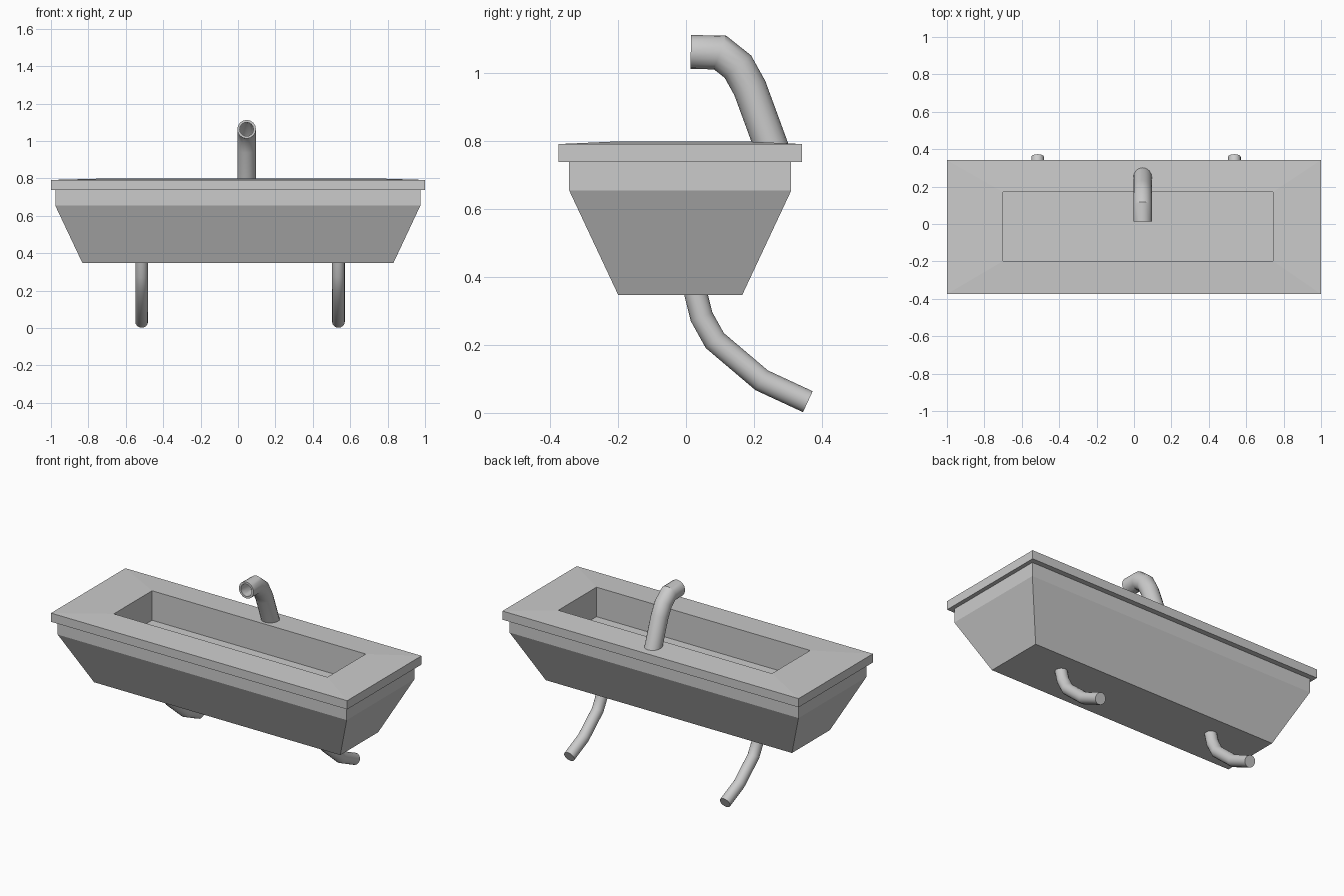
import bpy, bmesh, math
from mathutils import Vector

if "Cube" in bpy.data.objects:
    bpy.data.objects.remove(bpy.data.objects["Cube"])


def finish(bm, name, smooth=False):
    bmesh.ops.recalc_face_normals(bm, faces=bm.faces)
    mesh = bpy.data.meshes.new(name)
    bm.to_mesh(mesh)
    bm.free()
    ob = bpy.data.objects.new(name, mesh)
    bpy.context.collection.objects.link(ob)
    if smooth:
        bpy.ops.object.select_all(action='DESELECT')
        ob.select_set(True)
        bpy.context.view_layer.objects.active = ob
        bpy.ops.object.shade_smooth_by_angle(angle=math.radians(30))
    return ob


def loft(bm, rings):
    # skin consecutive vertex rings and cap both ends
    loops = [[bm.verts.new(p) for p in ring] for ring in rings]
    for a, b in zip(loops, loops[1:]):
        n = len(a)
        for i in range(n):
            j = (i + 1) % n
            bm.faces.new((a[i], a[j], b[j], b[i]))
    bm.faces.new(loops[0])
    bm.faces.new(loops[-1])


def rect(x0, x1, y0, y1, z):
    return [(x0, y0, z), (x1, y0, z), (x1, y1, z), (x0, y1, z)]


def pipe_rings(x, path, r, sides=16):
    # mitred circular rings along a path in the yz plane
    pts = [Vector((y, z)) for y, z in path]
    dirs = [(b - a).normalized() for a, b in zip(pts, pts[1:])]
    rings = []
    for i, p in enumerate(pts):
        d0, d1 = dirs[max(i - 1, 0)], dirs[min(i, len(dirs) - 1)]
        t = (d0 + d1).normalized()
        n = Vector((-t.y, t.x)) / t.dot(d0)
        ring = []
        for k in range(sides):
            a = 2 * math.pi * k / sides
            q = p + n * (r * math.sin(a))
            ring.append((x + r * math.cos(a), q.x, q.y))
        rings.append(ring)
    return rings


# basin: tapered body, collar, overhanging rim, sloped top and sunken bowl
bm = bmesh.new()
loft(bm, [
    rect(-0.832, 0.831, -0.20, 0.166, 0.348),
    rect(-0.977, 0.975, -0.344, 0.31, 0.655),
    rect(-0.977, 0.975, -0.344, 0.31, 0.739),
    rect(-1.0, 1.0, -0.375, 0.342, 0.739),
    rect(-1.0, 1.0, -0.375, 0.342, 0.792),
    rect(-0.70, 0.743, -0.198, 0.171, 0.80),
    rect(-0.70, 0.743, -0.198, 0.171, 0.62),
])
finish(bm, "basin")

# faucet: hollow bent tube, outer skin then bore
path = [(0.264, 0.75), (0.188, 0.957), (0.153, 1.02), (0.10, 1.062), (0.014, 1.063)]
bm = bmesh.new()
loft(bm, pipe_rings(0.046, path, 0.05) + pipe_rings(0.046, path, 0.037)[::-1])
finish(bm, "faucet", True)

# two waste pipes under the basin
path = [(0.024, 0.37), (0.046, 0.283), (0.085, 0.213), (0.223, 0.096), (0.359, 0.033)]
for name, x in (("left_drain_pipe", -0.515), ("right_drain_pipe", 0.537)):
    bm = bmesh.new()
    loft(bm, pipe_rings(x, path, 0.034))
    finish(bm, name, True)
